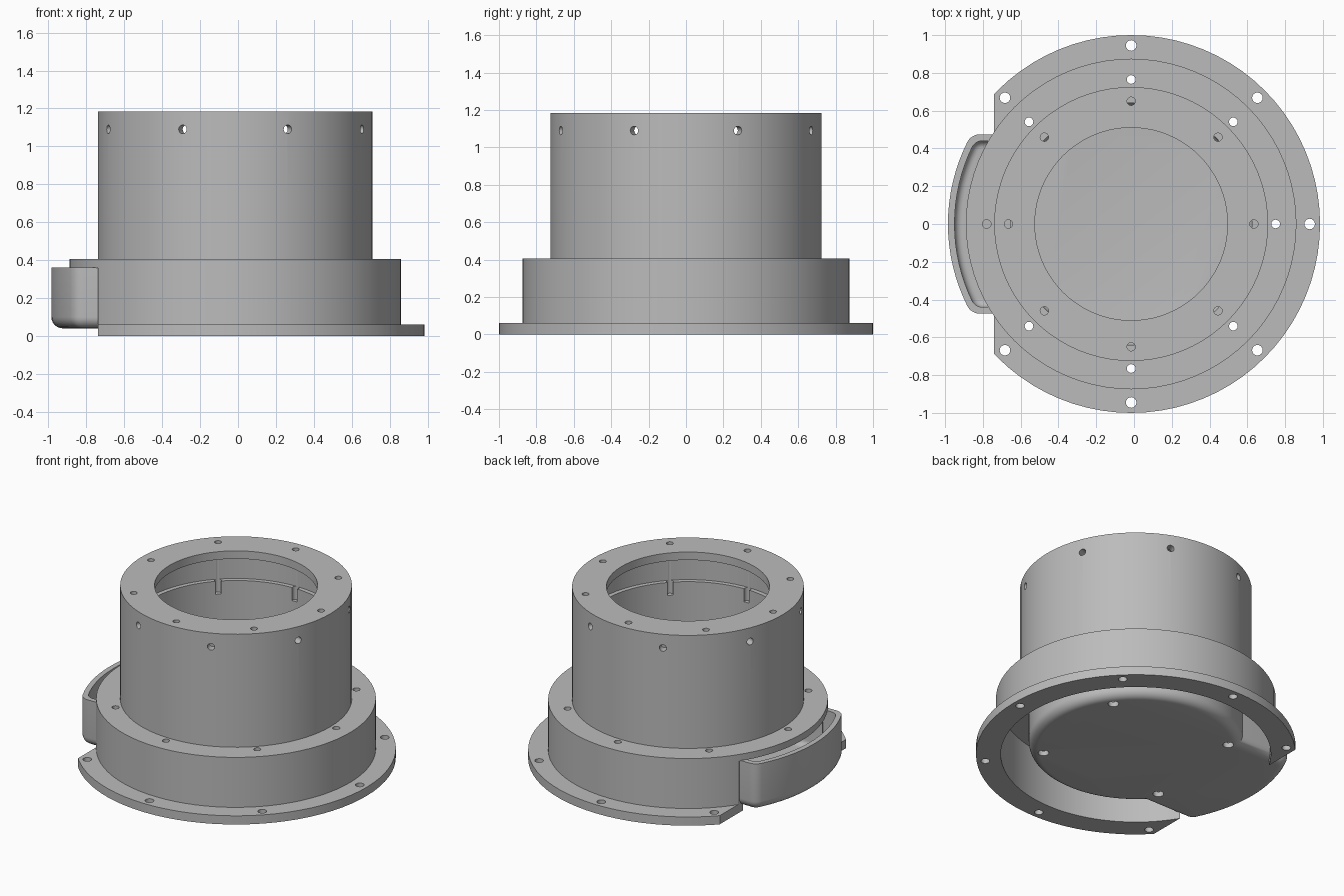
import bpy, bmesh
from math import sin, cos, pi, asin, sqrt, radians
from mathutils import Matrix

CX = -0.015      # axis of the round parts
SEGS = 80

cube = bpy.data.objects.get("Cube")
if cube:
    bpy.data.objects.remove(cube, do_unlink=True)

grey = bpy.data.materials.new("plain grey")
grey.use_nodes = True
grey.diffuse_color = (0.5, 0.5, 0.5, 1)
grey.node_tree.nodes["Principled BSDF"].inputs["Base Color"].default_value = (0.5, 0.5, 0.5, 1)


def make_object(name, bm):
    bmesh.ops.recalc_face_normals(bm, faces=bm.faces)
    mesh = bpy.data.meshes.new(name)
    bm.to_mesh(mesh)
    bm.free()
    mesh.materials.append(grey)
    obj = bpy.data.objects.new(name, mesh)
    bpy.context.collection.objects.link(obj)
    return obj


def bridge(bm, a, b):
    for i in range(len(a)):
        j = (i + 1) % len(a)
        bm.faces.new((a[i], a[j], b[j], b[i]))


def lathe(name, profile):
    """Spin a closed (radius, height) profile around the axis."""
    bm = bmesh.new()
    rings = [[bm.verts.new((CX + r * cos(2 * pi * i / SEGS), r * sin(2 * pi * i / SEGS), z))
              for i in range(SEGS)] for r, z in profile]
    for k, ring in enumerate(rings):
        bridge(bm, ring, rings[(k + 1) % len(rings)])
    return make_object(name, bm)


def arc(x, y, r, a0, a1, n):
    return [(x + r * cos(a0 + (a1 - a0) * i / n), y + r * sin(a0 + (a1 - a0) * i / n))
            for i in range(n + 1)]


def pan_outline(r, half, reach, f):
    """Round pan with a side pocket that ends in a concentric arc."""
    a = pi - asin(half / r)
    beta = pi - asin((half - f) / (reach - f))
    x = -sqrt((reach - f) ** 2 - (half - f) ** 2)
    return (arc(0, 0, r, -a, a, 60)
            + arc(x, half - f, f, pi / 2, beta, 6)
            + arc(0, 0, reach, beta, 2 * pi - beta, 16)[1:-1]
            + arc(x, f - half, f, 2 * pi - beta, 1.5 * pi, 6))


def pan_solid(name, r, half, reach, f, z0, z1, b):
    """Solid pan shape with a rounded bottom edge of radius b."""
    bm = bmesh.new()
    levels = [(b * (1 - sin(t)), z0 + b * (1 - cos(t))) for t in (k * pi / 12 for k in range(7))]
    levels.append((0, z1))
    rings = [[bm.verts.new((CX + x, y, z)) for x, y in pan_outline(r - o, half - o, reach - o, f - o)]
             for o, z in levels]
    for lo, hi in zip(rings, rings[1:]):
        bridge(bm, lo, hi)
    bm.faces.new(rings[0])
    bm.faces.new(rings[-1])
    return make_object(name, bm)


def drill(bm, x, y, z0, z1, r):
    bmesh.ops.create_cone(bm, cap_ends=True, segments=16, radius1=r, radius2=r, depth=z1 - z0,
                          matrix=Matrix.Translation((CX + x, y, (z0 + z1) / 2)))


def cut(obj, cutter):
    mod = obj.modifiers.new("cut", 'BOOLEAN')
    mod.operation = 'DIFFERENCE'
    mod.solver = 'EXACT'
    mod.object = cutter
    cutter.hide_render = True
    bpy.context.view_layer.objects.active = obj
    bpy.ops.object.modifier_apply(modifier=mod.name)
    bpy.data.objects.remove(cutter, do_unlink=True)


# Flanged housing: flange, stepped ring, tube and inward lip
housing = lathe("flanged_housing", [
    (0.845, 0), (1, 0), (1, 0.06), (0.875, 0.06), (0.875, 0.405), (0.725, 0.405),
    (0.725, 1.185), (0.51, 1.185), (0.51, 1.13), (0.67, 1.13), (0.67, 0.92),
    (0.64, 0.92), (0.64, 0.36), (0.845, 0.36)])

# Flat notch on the right side for the pocket
bm = bmesh.new()
bmesh.ops.create_cube(bm, size=1, matrix=Matrix.Translation((-1.24, 0, -0.141))
                      @ Matrix.Diagonal((1, 3, 1, 1)))
cut(housing, make_object("notch_cutter", bm))

# Screw holes in flange, shelf, top lip and tube wall
bm = bmesh.new()
for k in range(8):
    a = k * pi / 4
    if k != 4:
        drill(bm, 0.945 * cos(a), 0.945 * sin(a), -0.1, 0.2, 0.028)
    drill(bm, 0.765 * cos(a), 0.765 * sin(a), 0.3, 0.5, 0.023)
    drill(bm, 0.65 * cos(a), 0.65 * sin(a), 0.83, 1.3, 0.022)
    side = (Matrix.Translation((CX, 0, 1.09)) @ Matrix.Rotation(a + pi / 8, 4, 'Z')
            @ Matrix.Translation((0.71, 0, 0)) @ Matrix.Rotation(pi / 2, 4, 'Y'))
    bmesh.ops.create_cone(bm, cap_ends=True, segments=16, radius1=0.023, radius2=0.023,
                          depth=0.14, matrix=side)
cut(housing, make_object("hole_cutter", bm))

# Inner pan with side pocket, hollowed out
pan = pan_solid("pan_with_pocket", 0.67, 0.475, 0.97, 0.075, 0.04, 0.362, 0.06)
cut(pan, pan_solid("pan_cutter", 0.64, 0.44, 0.935, 0.06, 0.075, 0.6, 0.04))

# Four mounting holes in the pan floor
bm = bmesh.new()
for deg in (36, 135, 216, 315):
    a = radians(deg)
    drill(bm, 0.58 * cos(a), 0.58 * sin(a), -0.05, 0.14, 0.034)
cut(pan, make_object("floor_hole_cutter", bm))

# Smooth curves, sharp edges
for obj in (housing, pan):
    bpy.ops.object.select_all(action='DESELECT')
    obj.select_set(True)
    bpy.context.view_layer.objects.active = obj
    bpy.ops.object.shade_smooth_by_angle(angle=radians(30))
